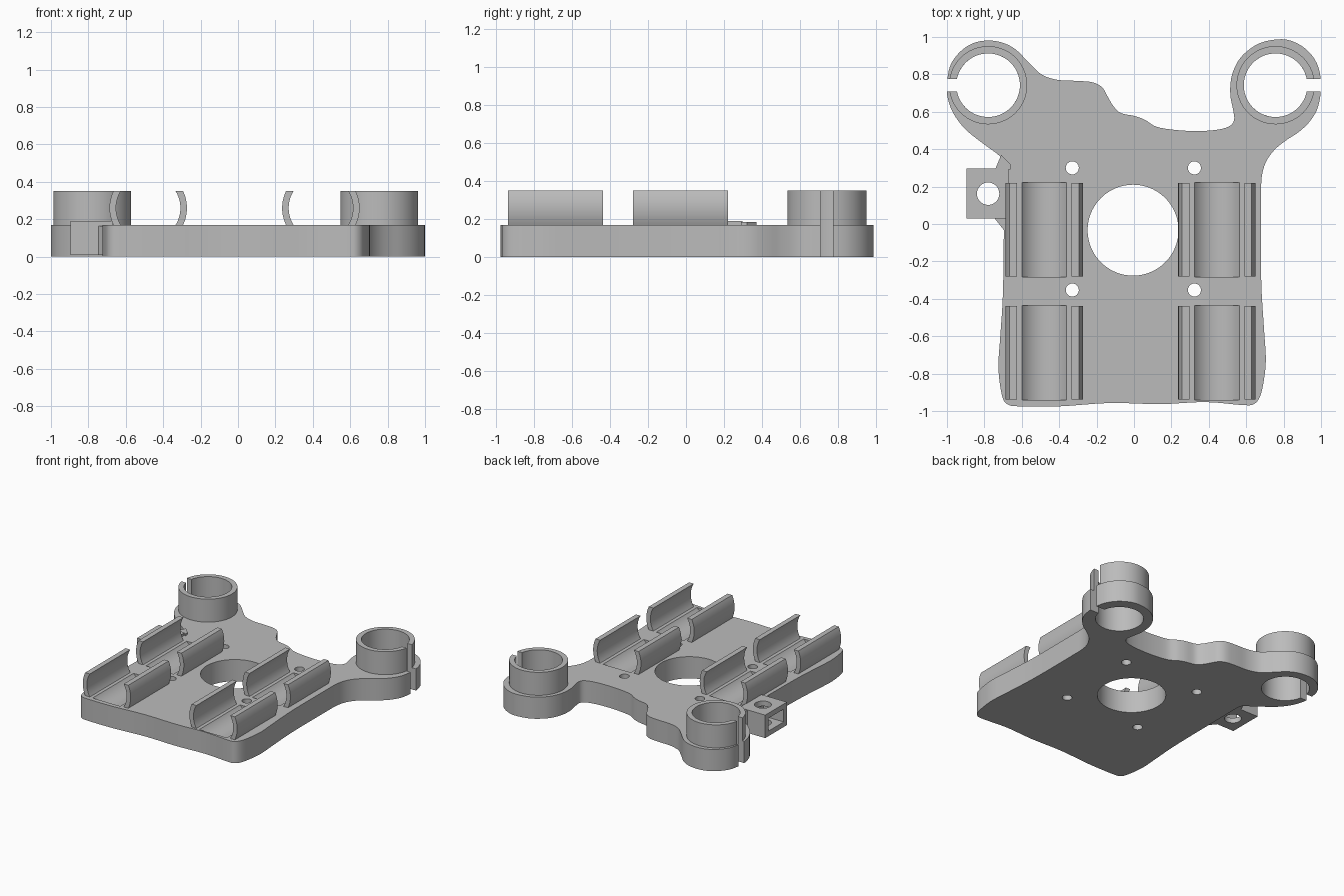
import bpy, bmesh, math
from mathutils import Vector

if "Cube" in bpy.data.objects:
    bpy.data.objects.remove(bpy.data.objects["Cube"])

grey = bpy.data.materials.new("light_grey")
grey.diffuse_color = (0.5, 0.5, 0.5, 1)
grey.use_nodes = True
grey.node_tree.nodes["Principled BSDF"].inputs["Base Color"].default_value = grey.diffuse_color
TOP, HIGH = 0.17, 0.35


def prism(name, pts, a, b, axis="z"):
    """Extrude a 2D profile from a to b along an axis."""
    place = {"z": lambda u, v, w: (u, v, w), "y": lambda u, v, w: (u, w, v)}[axis]
    bm = bmesh.new()
    lo = [bm.verts.new(place(u, v, a)) for u, v in pts]
    hi = [bm.verts.new(place(u, v, b)) for u, v in pts]
    bm.faces.new(lo)
    bm.faces.new(hi)
    for i in range(len(pts)):
        j = (i + 1) % len(pts)
        bm.faces.new((lo[i], lo[j], hi[j], hi[i]))
    bmesh.ops.recalc_face_normals(bm, faces=bm.faces)
    me = bpy.data.meshes.new(name)
    bm.to_mesh(me)
    bm.free()
    me.materials.append(grey)
    ob = bpy.data.objects.new(name, me)
    bpy.context.collection.objects.link(ob)
    return ob


def arc(cx, cy, r, a0, a1, n):
    return [(cx + r * math.cos(a0 + (a1 - a0) * i / n),
             cy + r * math.sin(a0 + (a1 - a0) * i / n)) for i in range(n + 1)]


def disc(cx, cy, r, n=64):
    return arc(cx, cy, r, 0, math.tau, n)[:-1]


def rect(x0, x1, y0, y1):
    return [(x0, y0), (x1, y0), (x1, y1), (x0, y1)]


def smooth_loop(pts, n=4):
    """Closed Catmull-Rom curve through the points."""
    out, P = [], [Vector(p) for p in pts]
    for i in range(len(P)):
        a, b, c, d = (P[(i + k) % len(P)] for k in (-1, 0, 1, 2))
        for s in range(n):
            t = s / n
            v = 0.5 * (2 * b + (c - a) * t + (2 * a - 5 * b + 4 * c - d) * t * t
                       + (3 * b - a - 3 * c + d) * t ** 3)
            out.append((v.x, v.y))
    return out


def cut(ob, cutters):
    for c in cutters:
        c.hide_render = True
        m = ob.modifiers.new("cut", "BOOLEAN")
        m.operation, m.solver, m.object = "DIFFERENCE", "EXACT", c
        bpy.context.view_layer.objects.active = ob
        bpy.ops.object.modifier_apply(modifier=m.name)
        bpy.data.objects.remove(c)


# base plate with wavy back edge and two round lobes
outline = [
    (-1, .74), (-.985, .84), (-.94, .91), (-.875, .96), (-.80, .98), (-.715, .973),
    (-.635, .935), (-.555, .855), (-.49, .797), (-.405, .77), (-.30, .765),
    (-.22, .757), (-.17, .73), (-.14, .68), (-.11, .63), (-.07, .593), (.005, .577),
    (.06, .556), (.12, .52), (.22, .503), (.33, .497), (.43, .502), (.505, .52),
    (.535, .555), (.53, .61), (.515, .69), (.52, .78), (.55, .86), (.60, .92),
    (.68, .97), (.79, .988), (.87, .967), (.94, .915), (.985, .84), (1, .74),
    (.985, .63), (.945, .555), (.885, .495), (.81, .445), (.75, .395), (.705, .33),
    (.683, .25), (.68, .13), (.68, -.29), (.695, -.56), (.705, -.72), (.695, -.83),
    (.675, -.92), (.64, -.963), (.58, -.968), (.38, -.952), (.14, -.963),
    (-.13, -.957), (-.40, -.975), (-.61, -.975), (-.675, -.965), (-.705, -.92),
    (-.725, -.77), (-.715, -.60), (-.70, -.35), (-.695, .13), (-.695, .32),
    (-.72, .365), (-.80, .425), (-.90, .505), (-.965, .59), (-.995, .67)]
plate = prism("base_plate", smooth_loop(outline), 0, TOP)
holes = [prism("hole", disc(-.005, -.033, .243, 96), -1, 1)]
for x in (-.33, .323):
    for y in (.30, -.353):
        holes.append(prism("hole", disc(x, y, .035, 32), -1, 1))

# split rod clamps standing on the lobes
for side, cx in (("left", -.78), ("right", .757)):
    cy, r0, r1, h = .742, .17, .209, .033
    holes.append(prism("bore", disc(cx, cy, r0), -1, 1))
    out = -1 if cx < 0 else 1
    holes.append(prism("slot", rect(*sorted((cx + out * .1, cx + out * .4)),
                                    cy - h, cy + h), -1, 1))
    mid = 0 if out > 0 else math.pi
    g1, g0 = math.asin(h / r1), math.asin(h / r0)
    prism(side + "_rod_clamp",
          arc(cx, cy, r1, mid + g1, mid + math.tau - g1, 64)
          + arc(cx, cy, r0, mid + math.tau - g0, mid + g0, 64), TOP - .002, HIGH)

# four bearing cradles: curved walls above a groove in the plate
CZ = .26
for cx in (-.48, .443):
    for cy in (-.03, -.688):
        holes.append(prism("groove", disc(cx, CZ, .15), cy - .253, cy + .253, "y"))
        for mid in (0, math.pi):
            a1, a0 = math.asin(.09 / .207), math.asin(.09 / .172)
            prism("cradle_wall", arc(cx, CZ, .207, mid - a1, mid + a1, 16)
                  + arc(cx, CZ, .172, mid + a0, mid - a0, 16), cy - .25, cy + .25, "y")
cut(plate, holes)

# hollow side bracket with a vertical screw hole and an outward opening
bracket = prism("side_bracket", rect(-.895, -.67, .03, .298), .01, .19)
cut(bracket, [prism("screw", disc(-.78, .162, .06, 32), -1, 1),
              prism("pocket", rect(-1, -.72, .07, .258), .05, .15)])
prism("bracket_flare_back", [(-.74, .298), (-.71, .37), (-.66, .32), (-.66, .29)], .01, .185)
prism("bracket_flare_front", [(-.745, .03), (-.69, -.04), (-.67, .04)], .01, .165)

# smooth the curved sides, keep edges sharp
bpy.ops.object.select_all(action="DESELECT")
for ob in bpy.data.objects:
    ob.select_set(True)
bpy.context.view_layer.objects.active = plate
bpy.ops.object.shade_smooth_by_angle(angle=math.radians(30))
